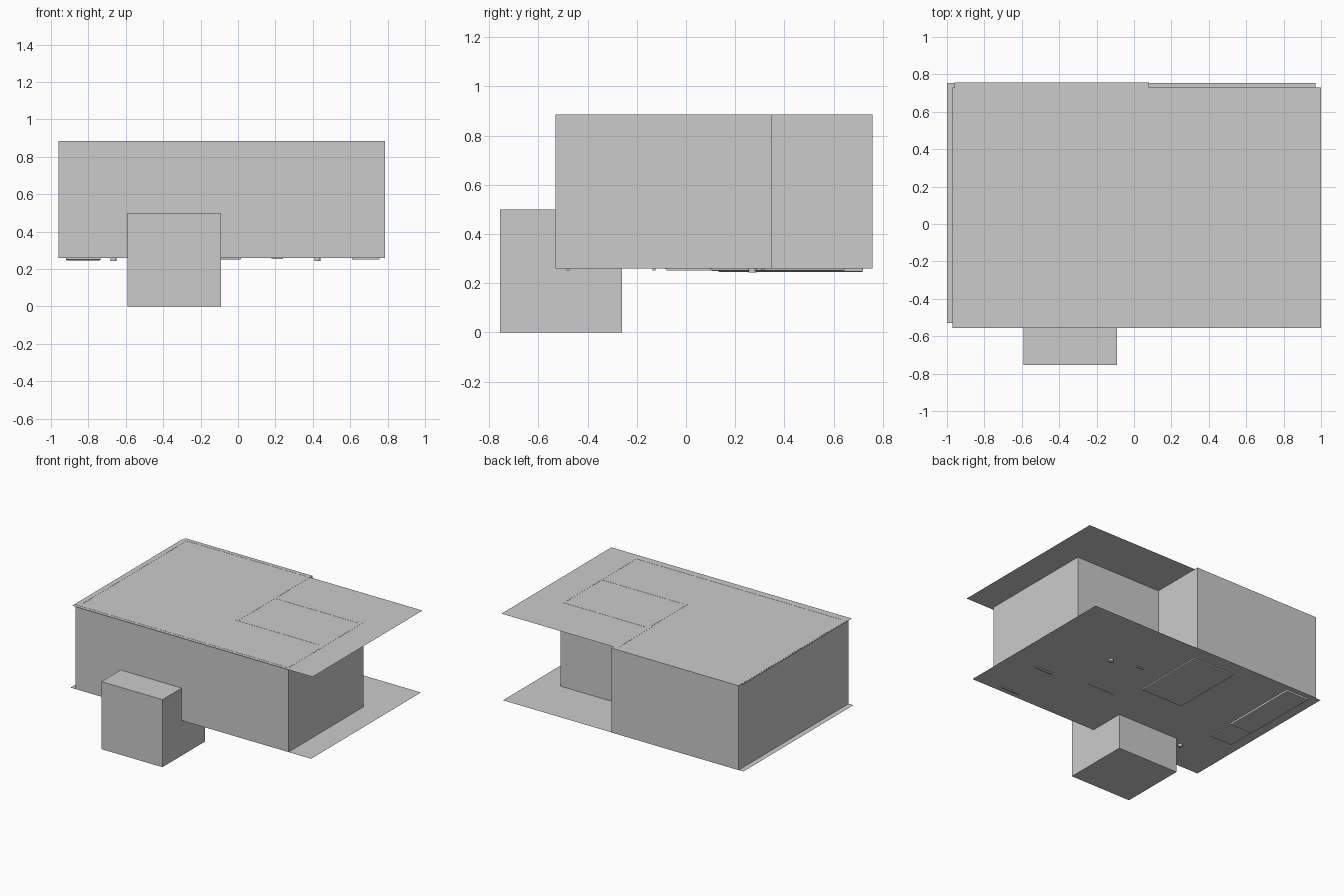
import bpy, bmesh

if "Cube" in bpy.data.objects:
    bpy.data.objects.remove(bpy.data.objects["Cube"])

FLOOR, TOP = 0.26, 0.885


def make(name, bm):
    mesh = bpy.data.meshes.new(name)
    bm.to_mesh(mesh)
    bm.free()
    obj = bpy.data.objects.new(name, mesh)
    bpy.context.collection.objects.link(obj)
    return obj


def box(name, x0, x1, y0, y1, z0, z1, bevel=0):
    bm = bmesh.new()
    bmesh.ops.create_cube(bm, size=1)
    for v in bm.verts:
        v.co = ((x0 + x1) / 2 + v.co.x * (x1 - x0),
                (y0 + y1) / 2 + v.co.y * (y1 - y0),
                (z0 + z1) / 2 + v.co.z * (z1 - z0))
    obj = make(name, bm)
    if bevel:
        mod = obj.modifiers.new("soft_edges", 'BEVEL')
        mod.width, mod.segments = bevel, 2
    return obj


def sheet(name, x0, x1, y0, y1, z):
    bm = bmesh.new()
    bm.faces.new([bm.verts.new(p) for p in
                  ((x0, y0, z), (x1, y0, z), (x1, y1, z), (x0, y1, z))])
    return make(name, bm)


def cylinder(name, x, y, z0, z1, r):
    bpy.ops.mesh.primitive_cylinder_add(vertices=20, radius=r, depth=z1 - z0,
                                        location=(x, y, (z0 + z1) / 2))
    obj = bpy.context.object
    obj.name = name
    bpy.ops.object.shade_smooth_by_angle()


# Floor and ceiling sheets, offset from each other
sheet("floor", -1.0, 0.97, -0.53, 0.755, FLOOR)
sheet("ceiling", -0.97, 1.0, -0.555, 0.73, TOP - 0.001)

# L-shaped outer walls with inward thickness
outline = [(-0.96, -0.53), (0.785, -0.53), (0.785, 0.35),
           (0.08, 0.35), (0.08, 0.757), (-0.96, 0.757)]
bm = bmesh.new()
low = [bm.verts.new((x, y, FLOOR)) for x, y in outline]
high = [bm.verts.new((x, y, TOP)) for x, y in outline]
for i in range(len(outline)):
    j = (i + 1) % len(outline)
    bm.faces.new((low[i], low[j], high[j], high[i]))
walls = make("outer_walls", bm)
mod = walls.modifiers.new("thickness", 'SOLIDIFY')
mod.thickness, mod.offset, mod.use_even_offset = 0.03, -1, True

# Inner partition walls
box("partition_side", 0.06, 0.08, -0.10, 0.35, FLOOR, TOP)
box("partition_front", 0.06, 0.763, -0.115, -0.095, FLOOR, TOP)

# Block standing through the front wall
box("front_block", -0.59, -0.09, -0.755, -0.26, 0.0, 0.5)

# Low furniture whose undersides poke through the floor
box("bed_base", -0.33, 0.015, 0.10, 0.645, 0.25, 0.36, 0.006)
box("long_counter", -0.92, -0.735, 0.13, 0.72, 0.246, 0.42, 0.005)
box("short_counter", -0.92, -0.735, -0.08, 0.13, 0.252, 0.42)
box("door_sill", 0.105, 0.33, -0.085, -0.079, 0.2575, 0.28)
box("small_foot", 0.18, 0.24, 0.305, 0.318, 0.254, 0.28)
for i, y in enumerate((-0.48, -0.13)):
    box(f"bench_rail_{i + 1}", 0.61, 0.757, y - 0.006, y + 0.006, 0.252, 0.29)

# Round feet
for i, (x, y) in enumerate(((0.425, 0.27), (-0.665, -0.31))):
    cylinder(f"round_foot_{i + 1}", x, y, 0.243, 0.30, 0.016)
